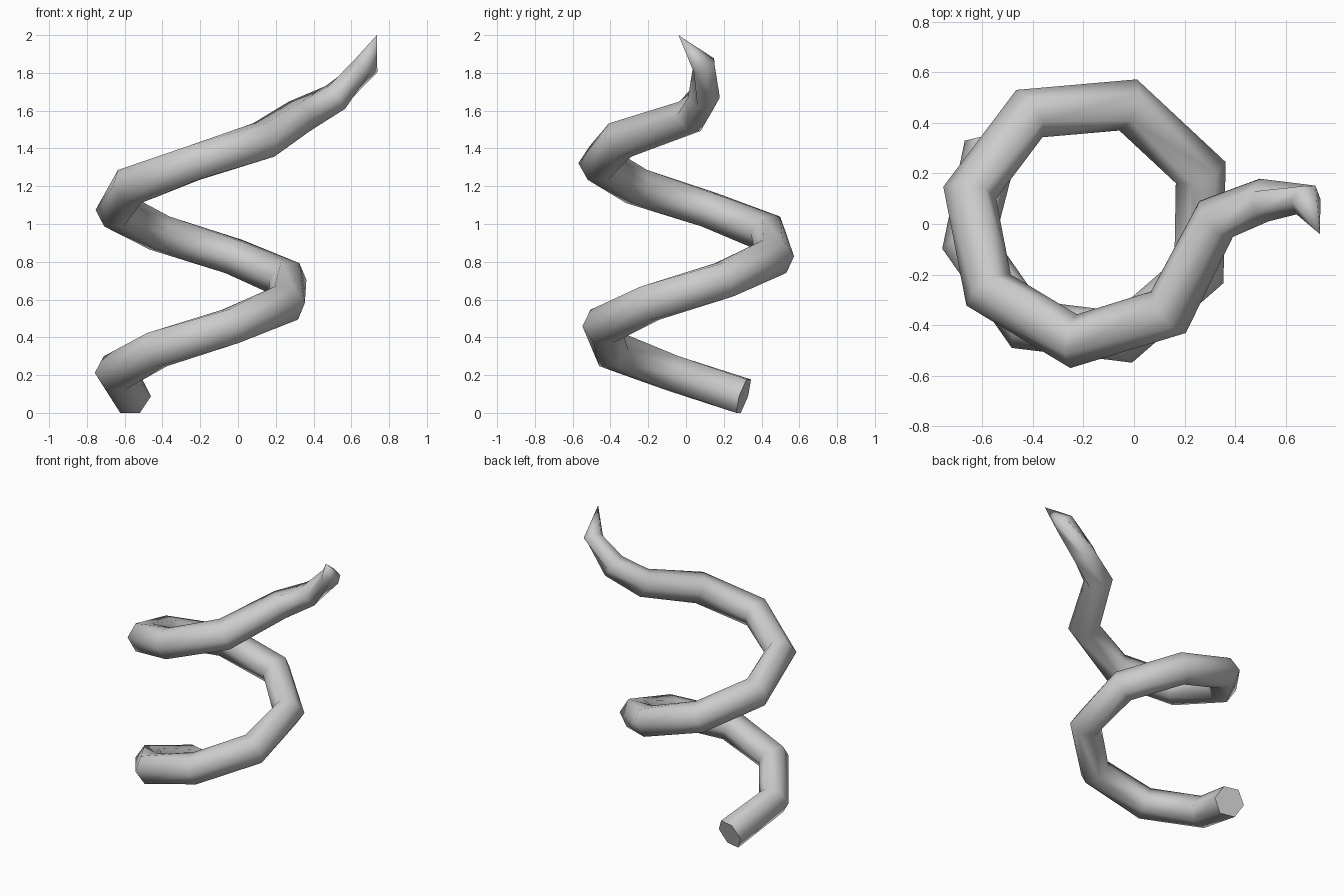
import bpy, bmesh, math
from mathutils import Vector

if "Cube" in bpy.data.objects:
    bpy.data.objects.remove(bpy.data.objects["Cube"])

SIDES = 6

# Coil path: (centre point, tube radius), 48 degrees and 0.123 rise per step
path = []
for i in range(12):
    a = math.radians(143 + 48 * i)
    p = Vector((-0.18 + 0.482 * math.cos(a), 0.015 + 0.482 * math.sin(a), 0.0885 + 0.1233 * i))
    path.append((p, 0.107))

# Uncoiled tail narrowing toward the tip
path += [(Vector((0.325, 0.02, 1.57)), 0.097),
         (Vector((0.515, 0.095, 1.67)), 0.086),
         (Vector((0.68, 0.095, 1.84)), 0.068)]
tip = Vector((0.735, -0.04, 2.0))

bm = bmesh.new()
points = [p for p, r in path] + [tip]

# Hexagonal rings, kept upright along the path
rings = []
for i, (p, r) in enumerate(path):
    ahead = (points[i + 1] - p).normalized()
    behind = (p - points[i - 1]).normalized() if i else ahead
    tangent = (ahead + behind).normalized()
    side = tangent.cross(Vector((0, 0, 1))).normalized()
    up = side.cross(tangent)
    ring = []
    for k in range(SIDES):
        a = 2 * math.pi * k / SIDES
        ring.append(bm.verts.new(p + r * (math.cos(a) * side + math.sin(a) * up)))
    rings.append(ring)

# Tube walls
for a, b in zip(rings, rings[1:]):
    for k in range(SIDES):
        n = (k + 1) % SIDES
        bm.faces.new((a[k], a[n], b[n], b[k]))

# Flat base end and pointed tip
bm.faces.new(rings[0])
point = bm.verts.new(tip)
for k in range(SIDES):
    bm.faces.new((rings[-1][k], rings[-1][(k + 1) % SIDES], point))
bmesh.ops.recalc_face_normals(bm, faces=bm.faces[:])

mesh = bpy.data.meshes.new("coiled_tail")
bm.to_mesh(mesh)
bm.free()
tail = bpy.data.objects.new("coiled_tail", mesh)
bpy.context.collection.objects.link(tail)

# Soft shading along the tube, crisp edge at the cut end
bpy.context.view_layer.objects.active = tail
tail.select_set(True)
bpy.ops.object.shade_smooth_by_angle(angle=math.radians(65))
